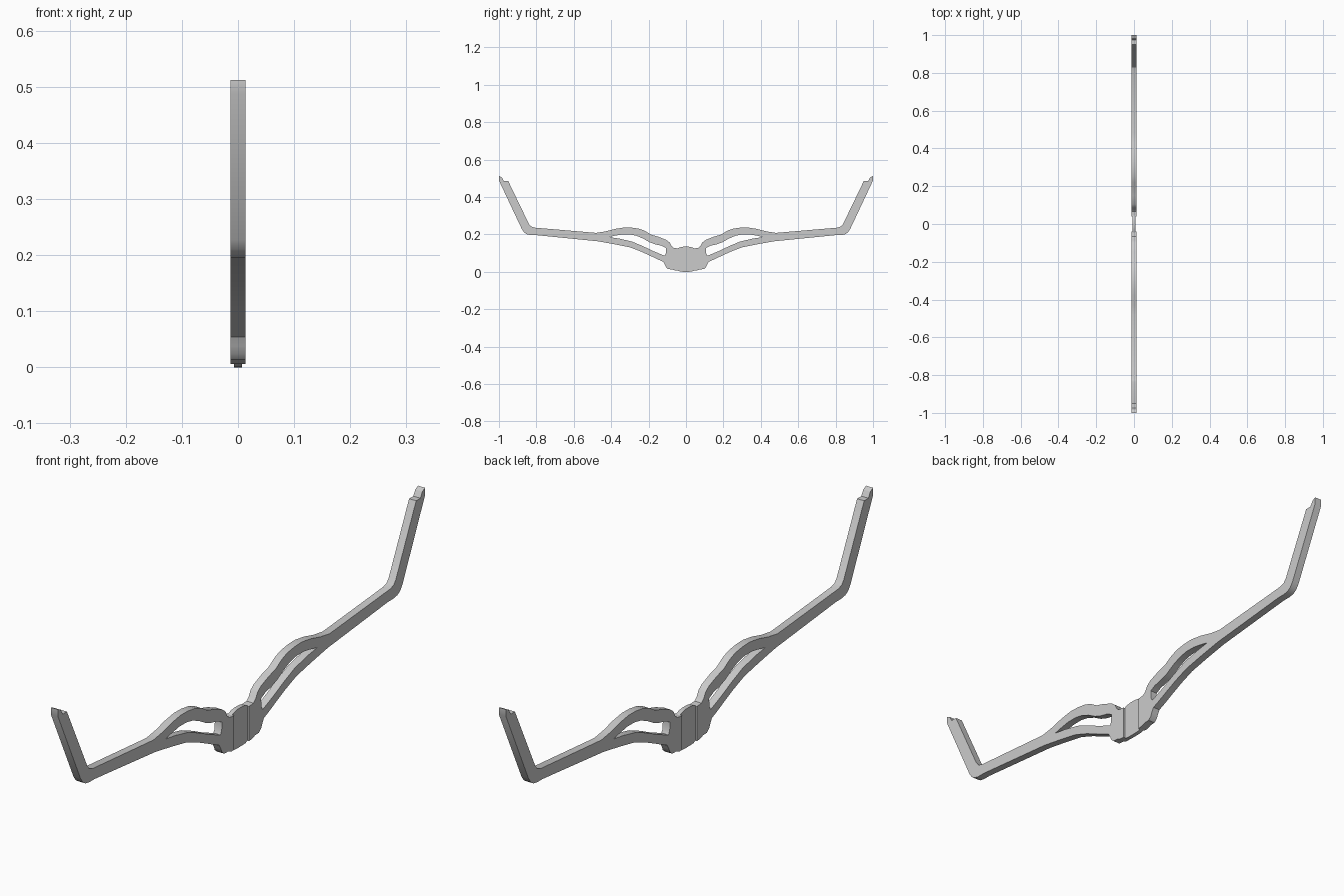
import bpy, bmesh, math

if "Cube" in bpy.data.objects:
    bpy.data.objects.remove(bpy.data.objects["Cube"])


def plate(name, loops, half_width, sign=1):
    """Side-view (y, z) loops, filled with holes and extruded along x."""
    curve = bpy.data.curves.new(name + "_profile", 'CURVE')
    curve.dimensions = '2D'
    curve.fill_mode = 'BOTH'
    curve.extrude = half_width
    for pts in loops:
        spline = curve.splines.new('POLY')
        spline.points.add(len(pts) - 1)
        for p, (y, z) in zip(spline.points, pts):
            p.co = (y * sign, z, 0, 1)
        spline.use_cyclic_u = True
    temp = bpy.data.objects.new(name + "_temp", curve)
    bpy.context.collection.objects.link(temp)
    bpy.context.view_layer.update()
    deps = bpy.context.evaluated_depsgraph_get()
    mesh = bpy.data.meshes.new_from_object(temp.evaluated_get(deps))
    bpy.data.objects.remove(temp)

    bm = bmesh.new()
    bm.from_mesh(mesh)
    bmesh.ops.remove_doubles(bm, verts=bm.verts, dist=0.0001)
    for v in bm.verts:                       # local (y, z, x) to world
        a, b, c = v.co
        v.co = (c, a, b)
    bmesh.ops.recalc_face_normals(bm, faces=bm.faces)
    bm.to_mesh(mesh)
    bm.free()
    mesh.name = name
    obj = bpy.data.objects.new(name, mesh)
    bpy.context.collection.objects.link(obj)
    bpy.context.view_layer.objects.active = obj
    obj.select_set(True)
    bpy.ops.object.shade_smooth_by_angle(angle=math.radians(30))
    obj.select_set(False)
    return obj


# Arm outline: top edge outward, notched tip, then underside back to the hub
arm = [
    (0.04, 0.125), (0.065, 0.127), (0.078, 0.138), (0.087, 0.156),
    (0.105, 0.17), (0.15, 0.188), (0.185, 0.198), (0.22, 0.219),
    (0.25, 0.23), (0.29, 0.236), (0.33, 0.237), (0.38, 0.229),
    (0.43, 0.216), (0.48, 0.208), (0.81, 0.236), (0.828, 0.242),
    (0.84, 0.256), (0.951, 0.486), (0.974, 0.486), (0.985, 0.505),
    (1.0, 0.512), (1.0, 0.488), (0.877, 0.227), (0.865, 0.21),
    (0.85, 0.2), (0.83, 0.196), (0.80, 0.196), (0.47, 0.163),
    (0.38, 0.147), (0.30, 0.131), (0.24, 0.108), (0.19, 0.085),
    (0.15, 0.066), (0.122, 0.054), (0.113, 0.038), (0.107, 0.024),
    (0.095, 0.014), (0.075, 0.013), (0.055, 0.006), (0.04, 0.006),
]
# Opening between the upper and lower branches
opening = [
    (0.107, 0.127), (0.13, 0.139), (0.165, 0.147), (0.195, 0.158),
    (0.23, 0.178), (0.265, 0.193), (0.30, 0.2), (0.34, 0.2),
    (0.38, 0.193), (0.413, 0.186), (0.36, 0.178), (0.29, 0.162),
    (0.23, 0.137), (0.18, 0.113), (0.14, 0.096), (0.115, 0.086),
    (0.108, 0.098),
]
for side, sign in (("right", 1), ("left", -1)):
    plate("forked_arm_" + side, [arm, opening], 0.0135, sign)

# Thinner hub plate joining the two arms
half = [(0.045, 0.125), (0.03, 0.131), (0.015, 0.134)]
low = [(0.015, 0.0), (0.03, 0.001), (0.045, 0.006)]
hub = [(-y, z) for y, z in half] + half[::-1] + low[::-1] + [(-y, z) for y, z in low]
plate("centre_hub", [hub], 0.0075)
